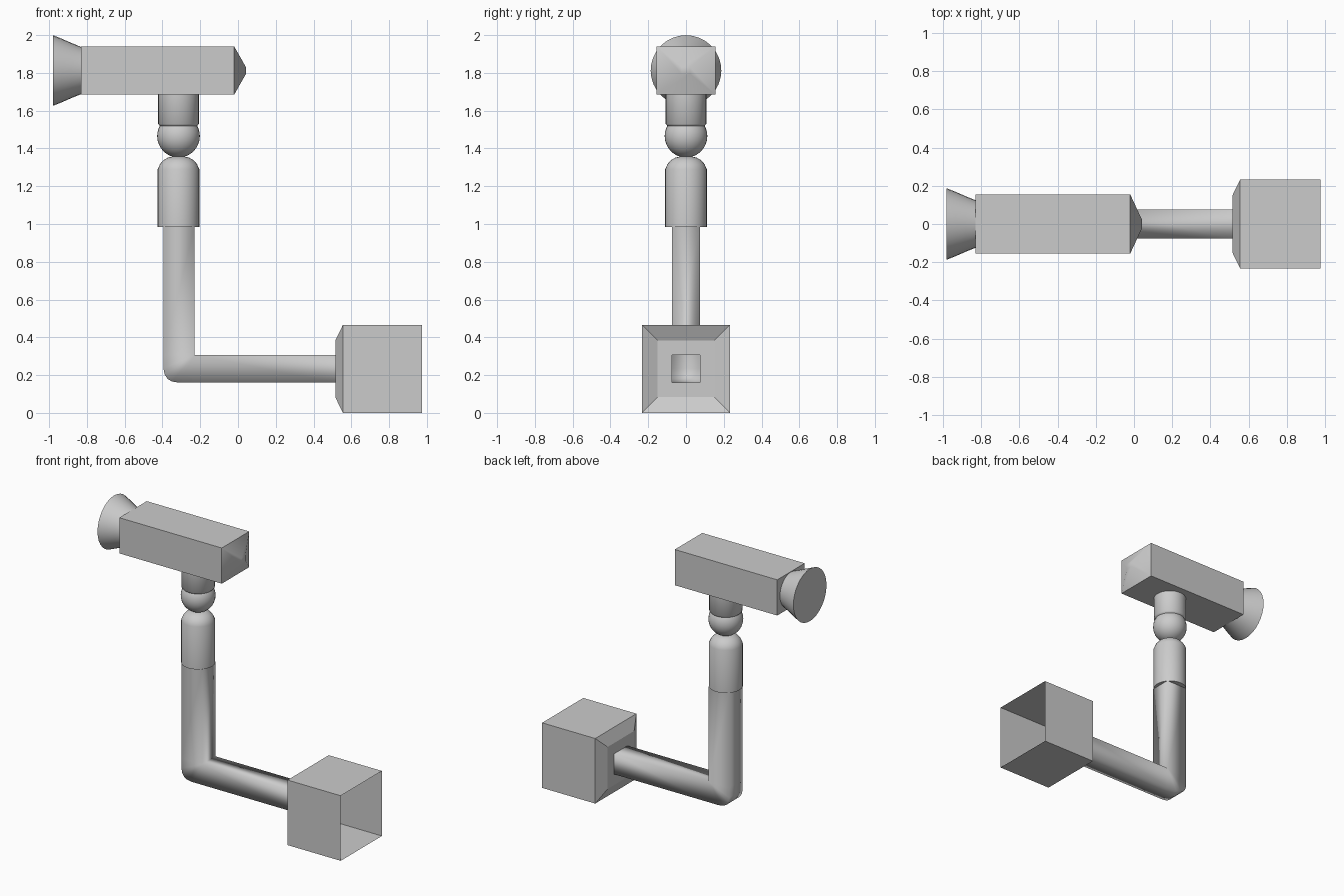
import bpy, bmesh, math
from mathutils import Vector

if "Cube" in bpy.data.objects:
    bpy.data.objects.remove(bpy.data.objects["Cube"])


def loft(name, rings, smooth=True, cap_start=True, cap_end=True, angle=None):
    """Skin a list of equal-length point rings into one object."""
    bm = bmesh.new()
    vr = [[bm.verts.new(p) for p in r] for r in rings]
    n = len(rings[0])
    for a, b in zip(vr, vr[1:]):
        for i in range(n):
            j = (i + 1) % n
            bm.faces.new((a[i], a[j], b[j], b[i]))
    if cap_start:
        bm.faces.new(vr[0])
    if cap_end:
        bm.faces.new(vr[-1])
    bmesh.ops.remove_doubles(bm, verts=bm.verts, dist=1e-5)
    bmesh.ops.recalc_face_normals(bm, faces=bm.faces)
    for f in bm.faces:
        f.smooth = smooth
    me = bpy.data.meshes.new(name)
    bm.to_mesh(me)
    bm.free()
    ob = bpy.data.objects.new(name, me)
    bpy.context.collection.objects.link(ob)
    if angle:
        bpy.ops.object.select_all(action='DESELECT')
        ob.select_set(True)
        bpy.context.view_layer.objects.active = ob
        bpy.ops.object.shade_smooth_by_angle(angle=math.radians(angle))
    return ob


def circle(r, h, axis='Z', n=32):
    pts = []
    for i in range(n):
        c, s = (r * f(2 * math.pi * i / n) for f in (math.cos, math.sin))
        pts.append((NECK_X + c, s, h) if axis == 'Z' else (h, c, BODY_Z + s))
    return pts


def rect_x(x, hy, hz, zc):
    return [(x, -hy, zc - hz), (x, hy, zc - hz), (x, hy, zc + hz), (x, -hy, zc + hz)]


NECK_X, BODY_Z = -0.315, 1.8125

# Camera body and its tapered rear
loft("camera_body", [rect_x(-0.83, 0.155, 0.1275, BODY_Z),
                     rect_x(-0.02, 0.155, 0.1275, BODY_Z)], smooth=False, cap_end=False)
loft("rear_taper", [rect_x(-0.02, 0.155, 0.1275, BODY_Z),
                    rect_x(0.042, 0.022, 0.018, BODY_Z)], cap_start=False)

# Flared lens hood
loft("lens_hood", [circle(r, x, 'X') for r, x in
                   ((0.124, -0.828), (0.145, -0.88), (0.167, -0.93), (0.187, -0.98))], angle=40)

# Neck collar under the body
loft("neck_collar", [circle(r, z) for r, z in
                     ((0.095, 1.515), (0.108, 1.53), (0.108, 1.687))], angle=60)

# Ball joint
bpy.ops.mesh.primitive_uv_sphere_add(segments=32, ring_count=16, radius=0.113,
                                     location=(NECK_X, 0, 1.465))
ball = bpy.context.object
ball.name = "ball_joint"
bpy.ops.object.shade_smooth()

# Domed socket below the ball
loft("joint_socket", [circle(r, z) for r, z in
                      ((0.11, 0.985), (0.11, 1.29), (0.098, 1.317), (0.08, 1.338),
                       (0.055, 1.352), (0.03, 1.357))], angle=60)

# Bent square arm: pairs of outer and inner corner points in the xz plane
INNER = (-0.23, 0.307)
SECTIONS = [((-0.395, 0.985), (-0.23, 0.985)), ((-0.395, 0.307), INNER),
            ((-0.395, 0.235), INNER), ((-0.388, 0.203), INNER), ((-0.373, 0.18), INNER),
            ((-0.35, 0.166), INNER), ((-0.31, 0.16), INNER), ((-0.23, 0.16), INNER),
            ((0.515, 0.16), (0.515, 0.307))]
HW = 0.075
bm = bmesh.new()
rings = [[bm.verts.new((p[0], y, p[1])) for p, y in ((o, -HW), (o, HW), (i, HW), (i, -HW))]
         for o, i in SECTIONS]
for a, b in zip(rings, rings[1:]):
    for k in range(4):
        m = (k + 1) % 4
        bm.faces.new((a[k], a[m], b[m], b[k]))
bmesh.ops.remove_doubles(bm, verts=bm.verts, dist=1e-5)
bmesh.ops.recalc_face_normals(bm, faces=bm.faces)
for f in bm.faces:
    f.smooth = True
me = bpy.data.meshes.new("bent_arm")
bm.to_mesh(me)
bm.free()
bpy.context.collection.objects.link(bpy.data.objects.new("bent_arm", me))

# Hollow wall mount, open at the wall side, with a hole leading into the arm
loft("wall_mount", [rect_x(0.975, 0.2325, 0.2325, 0.2325),
                    rect_x(0.555, 0.2325, 0.2325, 0.2325),
                    rect_x(0.515, 0.15, 0.15, 0.2335),
                    rect_x(0.515, HW, 0.0735, 0.2335)],
     smooth=False, cap_start=False, cap_end=False)
